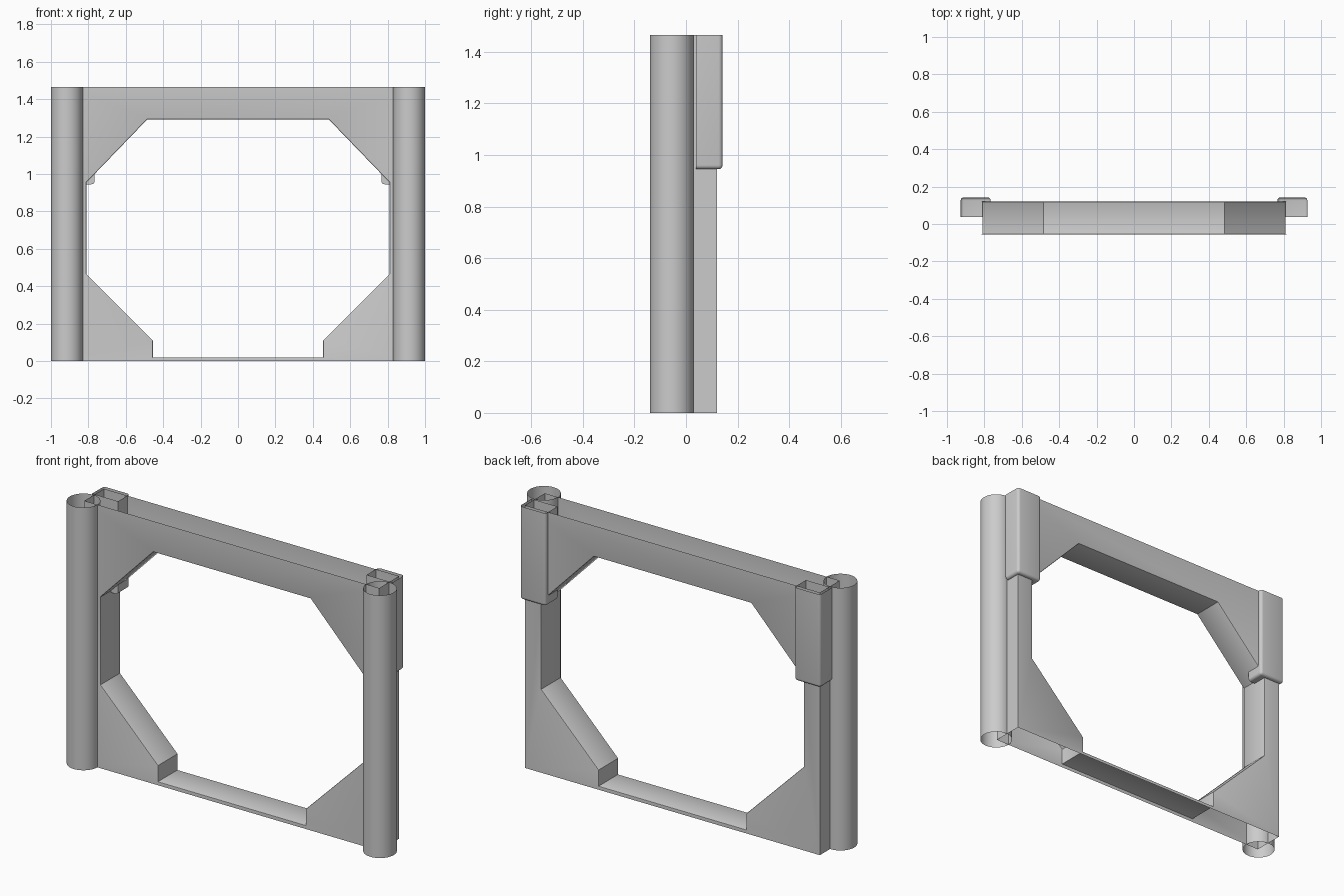
import bpy, bmesh, math

if "Cube" in bpy.data.objects:
    bpy.data.objects.remove(bpy.data.objects["Cube"])

H = 1.465           # overall height
TOL = 1e-4


def finish(bm, name, angle=35):
    mesh = bpy.data.meshes.new(name)
    bm.to_mesh(mesh)
    bm.free()
    ob = bpy.data.objects.new(name, mesh)
    bpy.context.collection.objects.link(ob)
    bpy.ops.object.select_all(action='DESELECT')
    ob.select_set(True)
    bpy.context.view_layer.objects.active = ob
    bpy.ops.object.shade_smooth_by_angle(angle=math.radians(angle))
    return ob


def loop(bm, pts, y):
    vs = [bm.verts.new((x, y, z)) for x, z in pts]
    return [bm.edges.new((vs[i], vs[(i + 1) % len(vs)])) for i in range(len(vs))]


def open_ends(bm, levels):
    doomed = [f for f in bm.faces
              if any(all(abs(v.co.z - z) < TOL for v in f.verts) for z in levels)]
    bmesh.ops.delete(bm, geom=doomed, context='FACES')


# Frame panel: hollow slab, open above and below, with a tunnel-like opening
PX, Y0, Y1 = 0.91, -0.055, 0.12
half = [(0.455, 0.02), (0.455, 0.11), (0.81, 0.465), (0.81, 0.955), (0.485, 1.292)]
hole = half + [(-x, z) for x, z in reversed(half)]
bm = bmesh.new()
edges = loop(bm, [(-PX, 0), (PX, 0), (PX, H), (-PX, H)], Y0) + loop(bm, hole, Y0)
bmesh.ops.triangle_fill(bm, edges=edges, use_beauty=True)
ext = bmesh.ops.extrude_face_region(bm, geom=bm.faces[:], use_keep_orig=True)
bmesh.ops.translate(bm, vec=(0, Y1 - Y0, 0),
                    verts=[g for g in ext['geom'] if isinstance(g, bmesh.types.BMVert)])
bmesh.ops.recalc_face_normals(bm, faces=bm.faces[:])
open_ends(bm, (0, H))


def on_hole(v):
    return any(abs(v.co.x - x) < TOL and abs(v.co.z - z) < TOL for x, z in hole)


# Softened rim of the opening
rim = [e for e in bm.edges if all(on_hole(v) for v in e.verts)
       and abs(e.verts[0].co.y - e.verts[1].co.y) < TOL
       and len(e.link_faces) == 2 and e.calc_face_angle() > 1]
bmesh.ops.bevel(bm, geom=rim, offset=0.006, segments=2, profile=0.5, affect='EDGES')
finish(bm, "frame_panel")

for side, s in (("left", -1), ("right", 1)):
    # Round post: open tube
    bm = bmesh.new()
    bmesh.ops.create_cone(bm, cap_ends=False, segments=48, radius1=0.085,
                          radius2=0.085, depth=H)
    bmesh.ops.translate(bm, vec=(s * 0.915, Y0, H / 2), verts=bm.verts[:])
    finish(bm, side + "_post")

    # Rear pocket: rounded box, open at the top
    bm = bmesh.new()
    bmesh.ops.create_cube(bm, size=1)
    zb, yf, yb = 0.945, 0.038, 0.142
    bmesh.ops.scale(bm, vec=(0.16, yb - yf, H - zb), verts=bm.verts[:])
    bmesh.ops.translate(bm, vec=(s * 0.847, (yf + yb) / 2, (H + zb) / 2), verts=bm.verts[:])
    open_ends(bm, (H,))
    soft = [e for e in bm.edges if len(e.link_faces) == 2
            and not all(abs(v.co.y - yf) < TOL for v in e.verts)]
    bmesh.ops.bevel(bm, geom=soft, offset=0.016, segments=4, profile=0.5, affect='EDGES')
    finish(bm, side + "_pocket")
